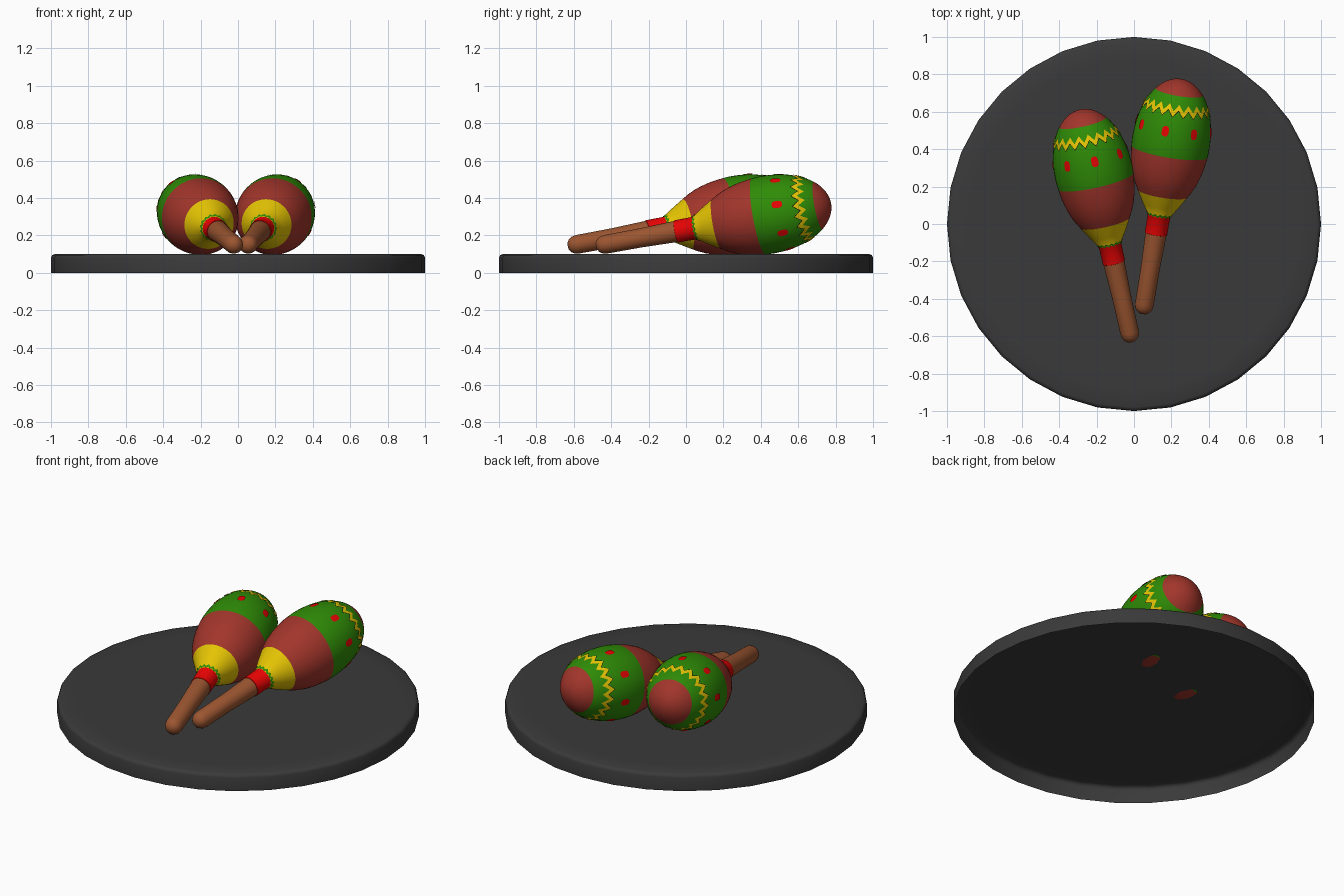
import bpy, bmesh, math
from mathutils import Vector

if "Cube" in bpy.data.objects:
    bpy.data.objects.remove(bpy.data.objects["Cube"])


def material(name, r, g, b):
    m = bpy.data.materials.new(name)
    m.diffuse_color = (r, g, b, 1)
    m.use_nodes = True
    m.node_tree.nodes["Principled BSDF"].inputs["Base Color"].default_value = m.diffuse_color
    return m


GREY = material("dark_grey", .042, .042, .042)
WOOD = material("wood", .33, .092, .03)
RED = material("bright_red", .8, .001, .001)
YELLOW = material("yellow", .78, .55, .001)
BRICK = material("brick_red", .36, .036, .024)
GREEN = material("green", .028, .26, .002)
BLACK = material("black", .002, .002, .002)


def finish(name, bm, mats, angle=40):
    me = bpy.data.meshes.new(name)
    bm.to_mesh(me)
    bm.free()
    for m in mats:
        me.materials.append(m)
    ob = bpy.data.objects.new(name, me)
    bpy.context.collection.objects.link(ob)
    bpy.ops.object.select_all(action='DESELECT')
    ob.select_set(True)
    bpy.context.view_layer.objects.active = ob
    bpy.ops.object.shade_smooth_by_angle(angle=math.radians(angle))
    return ob


# Round base plate: a thin shell with a rounded rim, open underneath
bm = bmesh.new()
rings = [[bm.verts.new((r * math.cos(i * math.tau / 32), r * math.sin(i * math.tau / 32), z))
          for i in range(32)] for r, z in ((1, 0), (1, .08), (.994, .094), (.98, .1), (.88, .1))]
for a, b in zip(rings, rings[1:]):
    for i in range(32):
        bm.faces.new((a[i - 1], a[i], b[i], b[i - 1]))
bm.faces.new(rings[-1])
finish("base_plate", bm, [GREY], 100)

# Shaker profile: (distance along axis, radius)
R, WIDE, LENGTH = .209, .94, 1.293
PROFILE = [(0, 0), (.004, .02), (.015, .036), (.032, .046), (.055, .05), (.25, .051),
           (.442, .057), (.443, .06), (.545, .061), (.60, .097), (.665, .135), (.70, .155),
           (.74, .173), (.78, .186), (.83, .198), (.898, .207)]
for k in range(0, 33):   # egg-shaped far end
    t = math.sin(math.pi / 2 * k / 32)
    PROFILE.append((WIDE + (LENGTH - WIDE) * t, R * math.sqrt(max(0, 1 - t ** 2.15))))
CAP = min((s for s, r in PROFILE), key=lambda s: abs(s - 1.225))
BANDS = [(.442, 0), (.545, 1), (.665, 2), (.898, 3), (CAP, 4), (9, 3)]
COLOURS = [WOOD, RED, YELLOW, BRICK, GREEN]


def radius(s):
    for (s0, r0), (s1, r1) in zip(PROFILE, PROFILE[1:]):
        if s <= s1:
            return r0 + (r1 - r0) * (s - s0) / (s1 - s0)
    return 0


def shaker(side, origin, heading, roll, tilt=10.2, segs=48):
    a, t = math.radians(heading), math.radians(tilt)
    d = Vector((math.sin(a) * math.cos(t), math.cos(a) * math.cos(t), math.sin(t)))
    u = Vector((math.cos(a), -math.sin(a), 0))
    v = u.cross(d)
    o = Vector(origin)

    def place(s, phi, lift=0, r=None):
        r = radius(s) + lift if r is None else r
        return o + d * s + (u * math.sin(phi) + v * math.cos(phi)) * r

    # Turned body, coloured in bands along the axis
    bm = bmesh.new()
    rows = [[bm.verts.new(place(s, i * math.tau / segs, r=r)) for i in range(segs)]
            for s, r in PROFILE[1:-1]]
    ends = [bm.verts.new(o), bm.verts.new(o + d * LENGTH)]
    for k in range(len(rows) - 1):
        mid = (PROFILE[k + 1][0] + PROFILE[k + 2][0]) / 2
        idx = next(c for limit, c in BANDS if mid < limit)
        for i in range(segs):
            f = bm.faces.new((rows[k][i - 1], rows[k + 1][i - 1], rows[k + 1][i], rows[k][i]))
            f.material_index = idx
    for i in range(segs):
        bm.faces.new((rows[0][i], ends[0], rows[0][i - 1])).material_index = 0
        bm.faces.new((rows[-1][i - 1], ends[1], rows[-1][i])).material_index = 3
    bmesh.ops.recalc_face_normals(bm, faces=bm.faces)
    finish(side + "_shaker", bm, COLOURS)

    def paint(name, bm, mat):
        # Painted plates face away from the shaker's axis
        bm.normal_update()
        for f in bm.faces:
            c = f.calc_center_median() - o
            if f.normal.dot(c - d * c.dot(d)) < 0:
                f.normal_flip()
        finish(side + name, bm, [mat])

    # Painted zigzag ribbons wrapped round the axis
    def zigzag(name, centre, amp, half, teeth, lift, mat):
        bm = bmesh.new()
        n = teeth * 4
        loops = []
        for i in range(n):
            s = centre + amp * (0, 1, 0, -1)[i % 4]
            loops.append([bm.verts.new(place(s + w, i * math.tau / n, lift))
                          for w in (-half, 0, half)])
        for i in range(n):
            for k in (0, 1):
                bm.faces.new((loops[i - 1][k], loops[i][k], loops[i][k + 1], loops[i - 1][k + 1]))
        paint(name, bm, mat)

    zigzag("_zigzag", 1.150, .018, .0145, 20, .004, YELLOW)
    zigzag("_zigzag_outline", 1.137, .018, .006, 20, .003, BLACK)
    zigzag("_neck_zigzag", .550, .005, .006, 16, .003, GREEN)

    # Eight painted dots, nearly square
    bm = bmesh.new()
    for k in range(8):
        phi = math.radians(roll + 45 * k)
        hub = bm.verts.new(place(1.037, phi, .004))
        rim = []
        for q in range(12):
            c, s = math.cos(q * math.tau / 12), math.sin(q * math.tau / 12)
            rim.append(bm.verts.new(place(1.037 + .028 * math.copysign(abs(c) ** .7, c),
                                          phi + .095 * math.copysign(abs(s) ** .7, s), .004)))
        for q in range(12):
            bm.faces.new((hub, rim[q - 1], rim[q]))
    paint("_dots", bm, RED)


shaker("left", (-.012, -.632, .143), -12.6, 5)
shaker("right", (.047, -.482, .143), 9.3, -11)
